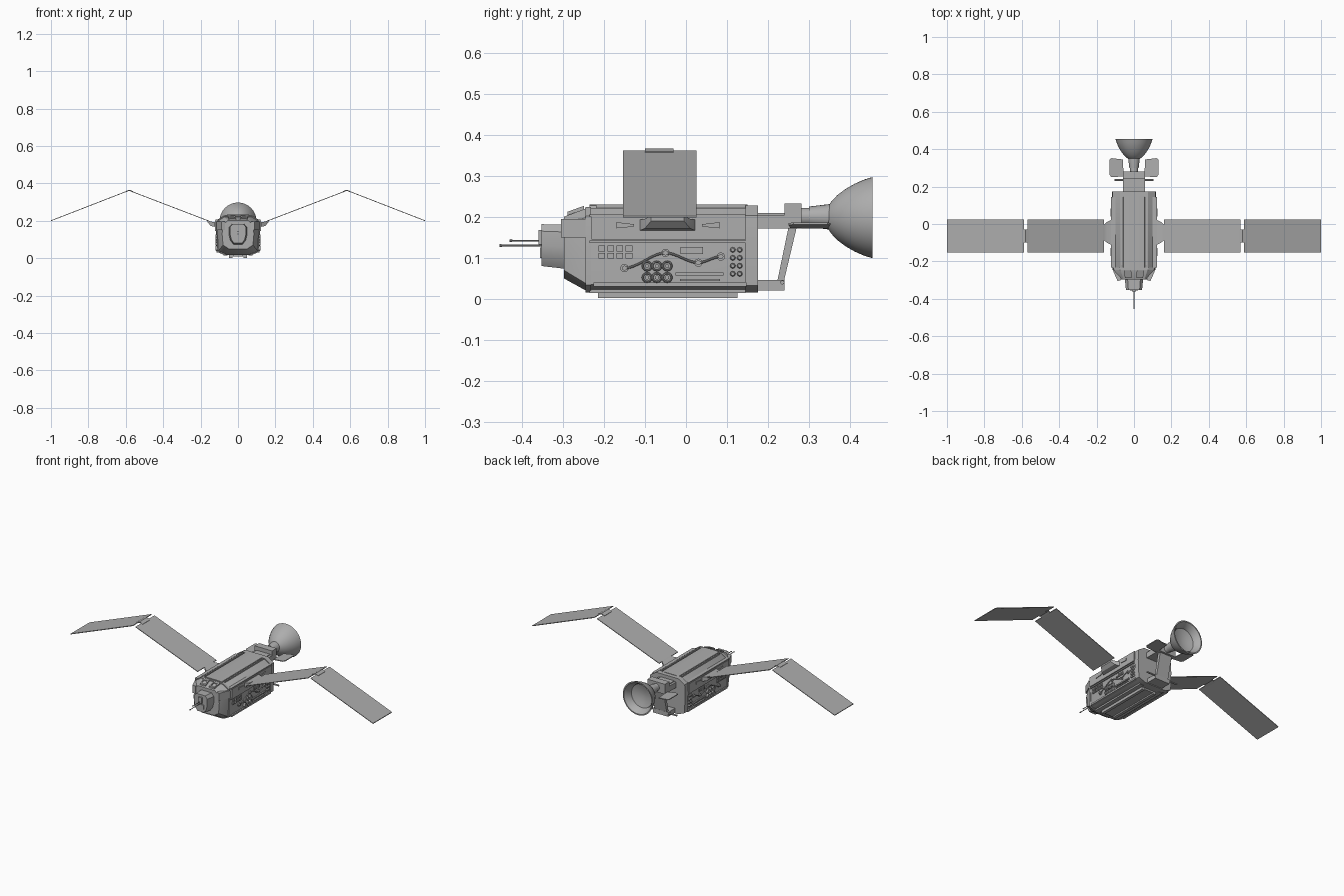
import bpy, bmesh, math
from mathutils import Vector

cube = bpy.data.objects.get("Cube")
if cube:
    bpy.data.objects.remove(cube, do_unlink=True)

grey = bpy.data.materials.new("satin_grey")
grey.use_nodes = True
colour = (0.42, 0.42, 0.42, 1)
grey.diffuse_color = colour
grey.node_tree.nodes["Principled BSDF"].inputs["Base Color"].default_value = colour
parts = []


def finish(name, bm, mirror=False):
    bmesh.ops.recalc_face_normals(bm, faces=bm.faces)
    mesh = bpy.data.meshes.new(name)
    bm.to_mesh(mesh)
    bm.free()
    mesh.materials.append(grey)
    ob = bpy.data.objects.new(name, mesh)
    bpy.context.collection.objects.link(ob)
    if mirror:
        ob.modifiers.new("mirror", "MIRROR")
    parts.append(ob)
    return ob


def add_loft(bm, rings):
    """Skin a row of equal rings and cap both ends."""
    loops = [[bm.verts.new(p) for p in ring] for ring in rings]
    n = len(loops[0])
    for a, b in zip(loops, loops[1:]):
        for i in range(n):
            j = (i + 1) % n
            bm.faces.new((a[i], a[j], b[j], b[i]))
    bm.faces.new(loops[0])
    bm.faces.new(loops[-1])


def loft(name, rings, mirror=False):
    bm = bmesh.new()
    add_loft(bm, rings)
    return finish(name, bm, mirror)


def rect(x0, x1, y0, y1, z):
    return [(x0, y0, z), (x1, y0, z), (x1, y1, z), (x0, y1, z)]


def add_box(bm, x, y, z):
    add_loft(bm, [rect(*x, *y, h) for h in z])


def box(name, x, y, z, mirror=False):
    bm = bmesh.new()
    add_box(bm, x, y, z)
    return finish(name, bm, mirror)


def section(y, half):
    """Symmetric hull section from the right half, listed bottom to top."""
    return [(x, y, z) for x, z in half] + [(-x, y, z) for x, z in reversed(half)]


def add_turned(bm, centre, axis, profile, n=16):
    """Turn (radius, distance) pairs about an axis through centre."""
    q = Vector(axis).to_track_quat('Z', 'Y')
    turn = [2 * math.pi * i / n for i in range(n)]
    add_loft(bm, [[Vector(centre) + q @ Vector((r * math.cos(t), r * math.sin(t), d))
                   for t in turn] for r, d in profile])


def turned(name, centre, axis, profile, n=16, mirror=False):
    bm = bmesh.new()
    add_turned(bm, centre, axis, profile, n)
    return finish(name, bm, mirror)


# Hull: main body with tapered front, and a blunt nose
full = [(.065, .018), (.108, .035), (.112, .14), (.108, .2), (.075, .222)]
front = [(.05, .05), (.08, .07), (.085, .13), (.08, .18), (.055, .2)]
tip = [(.022, .08), (.036, .1), (.043, .13), (.043, .165), (.03, .182)]
loft("hull", [section(-.298, front), section(-.24, full), section(.15, full)])
loft("nose", [section(-.352, tip), section(-.29, [(x * 1.15, z * 1.06 - .012) for x, z in tip])])
frame = [(.07, .016), (.112, .033), (.117, .14), (.114, .203), (.075, .228)]
loft("rear_frame", [section(.145, frame), section(.175, frame)])
collar = [(x * 1.02, .12 + (z - .12) * 1.02) for x, z in full]
loft("front_collar", [section(-.245, collar), section(-.232, collar)])

# Roof spine, ridges and shoulder panels
roof = [(.058, .215), (.058, .222), (.055, .228), (.03, .23), (.02, .23)]
loft("roof_spine", [section(-.235, roof), section(.15, roof)])
box("roof_ridge", (.062, .07), (-.22, .145), (.215, .23), True)
box("shoulder_band", (.1, .122), (-.23, .145), (.145, .2), True)
box("shoulder_lip", (.1, .119), (-.235, .145), (.2, .206), True)
box("side_ledge", (.1, .118), (-.235, .148), (.136, .142), True)
box("sill", (.1, .116), (-.225, .148), (.03, .04), True)

# Cheek boxes and cockpit windows
loft("cheek", [[(x, y, z) for x, y in ((.07, -.3), (.088, -.305), (.114, -.245), (.07, -.245))]
               for z in (.15, .195)], True)
for side in (-1, 1):
    def slope(u, v, lift):
        return Vector((side * u, -.298 + .058 * v, .202 + .021 * v + lift))
    outer = [(.012, .15), (.048, .15), (.054, .85), (.015, .85)]
    inner = [(.019, .3), (.042, .3), (.046, .7), (.021, .7)]
    loft("window_frame", [[slope(u, v, h) for u, v in pts]
         for pts, h in ((outer, -.004), (outer, .007), (inner, .007), (inner, .001))])

# Nose equipment and probes
box("nose_plate", (-.022, .022), (-.356, -.34), (.1, .125))
box("nose_bracket", (-.012, .012), (-.36, -.34), (.132, .168))
for name, z, end in (("upper_probe", .142, -.43), ("lower_probe", .13, -.455)):
    turned(name, (0, end, z), (0, 1, 0),
           [(.003, 0), (.0035, .003), (.003, .006), (.002, .007), (.002, -.34 - end)], 8)

# Keel rails and underside strips
box("keel_plate", (-.028, .028), (-.215, .125), (.008, .03))
box("keel_rail", (.03, .048), (-.215, .125), (.002, .03), True)
box("outer_keel_strip", (.055, .078), (-.235, .145), (.014, .032), True)

# Side equipment
bm = bmesh.new()
for i in range(4):
    for z in (.105, .123):
        y = -.205 + .022 * i
        add_box(bm, (.1, .116), (y - .008, y + .008), (z - .007, z + .007))
        add_box(bm, (.1, .119), (y - .004, y + .004), (z - .004, z + .004))
finish("side_buttons", bm, True)

bm = bmesh.new()
for y in (-.095, -.071, -.046):
    for z in (.052, .08):
        add_turned(bm, (.1, y, z), (1, 0, 0),
                   [(.013, 0), (.013, .017), (.011, .02), (.009, .02), (.008, .014),
                    (.005, .014), (.005, .018)], 20)
finish("side_ports", bm, True)

bm = bmesh.new()
for y in (.114, .131):
    for i in range(4):
        add_turned(bm, (.1, y, .061 + .0195 * i), (1, 0, 0),
                   [(.0065, 0), (.0065, .015), (.004, .019)], 12)
finish("side_bolts", bm, True)

stops = [(-.15, .075), (-.05, .112), (.03, .088), (.085, .103)]
bm = bmesh.new()
for y, z in stops:
    add_turned(bm, (.1, y, z), (1, 0, 0), [(.01, 0), (.01, .015), (.006, .015), (.006, .021)])
finish("pipe_fittings", bm, True)

# Hose is a smooth wave through the fittings
bm = bmesh.new()
rings = []
for (y0, z0), (y1, z1) in zip(stops, stops[1:]):
    for k in range(9):
        t = k / 8
        if t == 0 and rings:
            continue
        y, z = y0 + (y1 - y0) * t, z0 + (z1 - z0) * t * t * (3 - 2 * t)
        rings.append([(.117 + .003 * math.cos(a), y, z + .003 * math.sin(a))
                      for a in [math.pi * i / 4 for i in range(8)]])
add_loft(bm, rings)
finish("side_hose", bm, True)

box("control_panel", (.1, .116), (-.013, .042), (.109, .127), True)
bm = bmesh.new()
for i in range(4):
    y = -.006 + .011 * i
    add_box(bm, (.1, .119), (y, y + .007), (.113, .123))
finish("control_keys", bm, True)
box("upper_side_bar", (.1, .117), (-.025, .092), (.057, .064), True)
box("lower_side_bar", (.1, .117), (-.015, .083), (.043, .049), True)
for y0, y1 in ((-.17, -.127), (.082, .039)):
    loft("shoulder_wedge", [[(x, y0, .172), (x, y0, .187), (x, y1, .182), (x, y1, .176)]
                            for x in (.115, .126)], True)

# Wing roots, panels and hinges
loft("wing_root", [[(x, y0, z0), (x, y1, z0), (x, y1, z1), (x, y0, z1)]
     for x, y0, y1, z0, z1 in ((.11, -.118, .028, .164, .192), (.145, -.1, .01, .172, .195),
                               (.162, -.085, -.005, .19, .203))], True)


def wing(name, y, a, b, thick=.004):
    loft(name, [[(x, y[0], z - thick / 2), (x, y[1], z - thick / 2),
                 (x, y[1], z + thick / 2), (x, y[0], z + thick / 2)] for x, z in (a, b)], True)


wing("inner_wing", (-.153, .025), (.16, .2), (.57, .357))
wing("outer_wing", (-.153, .025), (.588, .36), (1, .2))
wing("inner_hinge", (-.1, -.03), (.56, .354), (.58, .363), .006)
wing("outer_hinge", (-.1, -.03), (.58, .363), (.6, .356), .006)

# Rear support: boom, foot, slanted strut and cross rod
box("upper_boom", (-.058, .058), (.17, .25), (.172, .205))
box("boom_cap", (-.045, .045), (.17, .24), (.2, .209))
box("lower_foot", (-.05, .05), (.17, .24), (.02, .046))
loft("slanted_strut", [rect(-.04, .04, .222, .238, .04), rect(-.04, .04, .25, .27, .175)])
turned("cross_rod", (-.105, .235, .04), (1, 0, 0), [(.005, 0), (.005, .21)], 10)
box("dish_block", (-.058, .058), (.24, .282), (.172, .232))

# Small tilted plates beside the dish neck
loft("rear_plate", [[(.055, .255, z), (.12, .25, z + .008), (.13, .262, z + .009),
                     (.13, .345, z + .009), (.12, .352, z + .008), (.06, .345, z)]
                    for z in (.172, .177)], True)

# Dish and neck
turned("dish_neck", (0, .275, .2), (0, 1, 0),
       [(.022, 0), (.022, .025), (.025, .025), (.031, .075), (.031, .085)], 24)
turned("dish", (0, .345, .198), (0, 1, 0),
       [(.026, 0), (.04, .01), (.055, .024), (.07, .044), (.083, .067), (.093, .09),
        (.099, .11), (.092, .11), (.074, .085), (.07, .07), (.04, .06), (.01, .056)], 48)

# Smooth the round parts and keep edges sharp
bpy.ops.object.select_all(action='DESELECT')
for ob in parts:
    ob.select_set(True)
bpy.context.view_layer.objects.active = parts[0]
bpy.ops.object.shade_smooth_by_angle(angle=math.radians(30))
